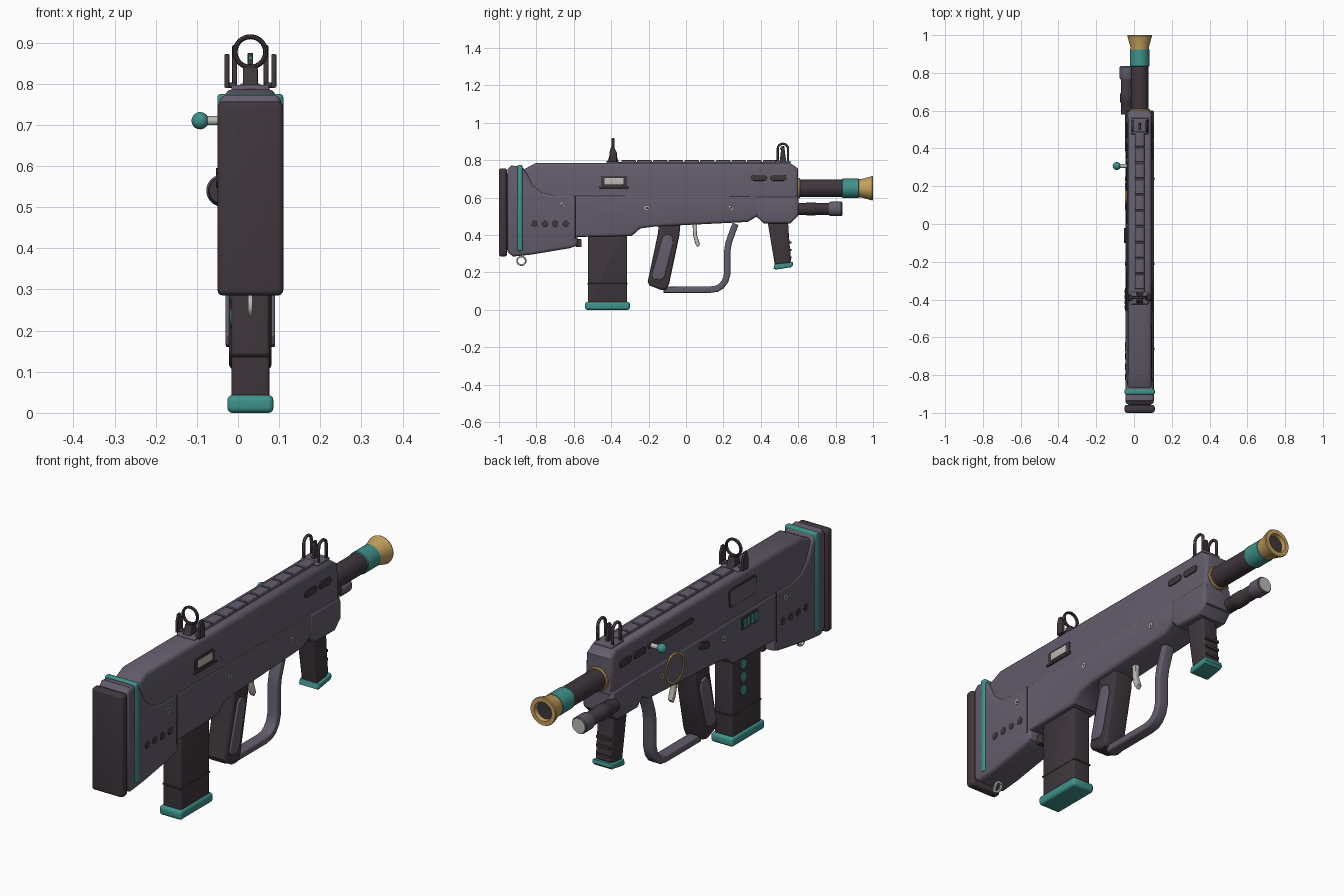
import bpy, bmesh, math
from mathutils import Vector, Matrix

if "Cube" in bpy.data.objects:
    bpy.data.objects.remove(bpy.data.objects["Cube"])

CX = 0.03  # centre plane of the body


def material(name, rgb):
    m = bpy.data.materials.new(name)
    m.diffuse_color = (*rgb, 1)
    m.use_nodes = True
    m.node_tree.nodes["Principled BSDF"].inputs["Base Color"].default_value = m.diffuse_color
    return m


GREY = material("slate grey", (0.125, 0.11, 0.148))
DARK = material("charcoal", (0.05, 0.038, 0.046))
TEAL = material("teal", (0.05, 0.29, 0.26))
GOLD = material("gold", (0.55, 0.35, 0.11))
LIGHT = material("pale metal", (0.5, 0.49, 0.45))


def finish(name, bm, mat):
    bmesh.ops.recalc_face_normals(bm, faces=bm.faces)
    me = bpy.data.meshes.new(name)
    bm.to_mesh(me)
    bm.free()
    me.materials.append(mat)
    ob = bpy.data.objects.new(name, me)
    bpy.context.collection.objects.link(ob)
    bpy.context.view_layer.objects.active = ob
    ob.select_set(True)
    bpy.ops.object.shade_smooth_by_angle(angle=math.radians(35))
    ob.select_set(False)
    return ob


def miter(a, p, b):
    """Left-hand offset direction at p, scaled so both sides move by one."""
    n = []
    for u, v in ((a, p), (p, b)):
        d = Vector(v) - Vector(u)
        if d.length > 1e-9:
            n.append(Vector((-d.y, d.x)).normalized())
    m = sum(n, Vector((0, 0))).normalized()
    return m / max(0.4, m.dot(n[0]))


def slab(name, pts, hw, mat, b=0.008, cx=CX, taper=None):
    """Side profile (y, z) given thickness 2*hw in x, with rounded rims of size b."""
    area = sum(p[0] * q[1] - q[0] * p[1] for p, q in zip(pts, pts[1:] + pts[:1]))
    if area < 0:
        pts = pts[::-1]
    n = len(pts)
    ms = [miter(pts[i - 1], pts[i], pts[(i + 1) % n]) for i in range(n)]
    half = [(hw - b * (1 - math.cos(t)), b * (1 - math.sin(t)))
            for t in (0, math.pi / 6, math.pi / 3, math.pi / 2)] if b else [(hw, 0)]
    layers = [(-x, i) for x, i in half] + [(x, i) for x, i in half[::-1]]
    bm = bmesh.new()
    rings = []
    for x, inset in layers:
        ring = []
        for p, m in zip(pts, ms):
            s = taper(p[1]) if taper else 1
            ring.append(bm.verts.new((cx + x * s, p[0] + m.x * inset, p[1] + m.y * inset)))
        rings.append(ring)
    for r, q in zip(rings, rings[1:]):
        for i in range(n):
            j = (i + 1) % n
            bm.faces.new((r[i], r[j], q[j], q[i]))
    bm.faces.new(rings[0])
    bm.faces.new(rings[-1])
    return finish(name, bm, mat)


def rrect(y0, y1, z0, z1, r, k=4):
    out = []
    for cy, cz, a0 in ((y1 - r, z1 - r, 0), (y0 + r, z1 - r, 90), (y0 + r, z0 + r, 180), (y1 - r, z0 + r, 270)):
        for i in range(k + 1):
            a = math.radians(a0 + 90 * i / k)
            out.append((cy + r * math.cos(a), cz + r * math.sin(a)))
    return out


def ribbon(name, path, t, hw, mat, b=0.005, cx=CX):
    """Bar of thickness t following a (y, z) path."""
    n = len(path)
    ms = [miter(path[max(i - 1, 0)], path[i], path[min(i + 1, n - 1)]) * t / 2 for i in range(n)]
    left = [(p[0] + m.x, p[1] + m.y) for p, m in zip(path, ms)]
    right = [(p[0] - m.x, p[1] - m.y) for p, m in zip(path, ms)]
    return slab(name, left + right[::-1], hw, mat, b, cx)


def lathe(name, prof, z, mat, cx=CX, seg=32):
    """Turn (y, radius) pairs around an axis along y."""
    bm = bmesh.new()
    rings = [[bm.verts.new((cx + r * math.cos(2 * math.pi * i / seg), y, z + r * math.sin(2 * math.pi * i / seg)))
              for i in range(seg)] for y, r in prof]
    for a, c in zip(rings, rings[1:]):
        for i in range(seg):
            j = (i + 1) % seg
            bm.faces.new((a[i], a[j], c[j], c[i]))
    bm.faces.new(rings[0])
    bm.faces.new(rings[-1])
    return finish(name, bm, mat)


def plate(name, outline, face, mat, sides=(-1, 1), lift=0.004):
    for s in sides:
        slab(name, outline, 0.005, mat, 0.001, CX + s * (face + lift - 0.005))


def disc(y, z, r, n=16):
    return [(y + r * math.cos(2 * math.pi * i / n), z + r * math.sin(2 * math.pi * i / n)) for i in range(n)]


# Main housing: lower shell, tapered top cover, front block
slab("lower_shell", [(-.955, .31), (-.925, .285), (-.83, .295), (-.62, .33), (-.58, .345), (-.58, .39),
                     (-.29, .395), (-.245, .435), (-.17, .445), (.33, .47), (.38, .50), (.60, .50),
                     (.60, .61), (-.70, .615), (-.77, .63), (-.82, .67), (-.85, .73), (-.875, .765),
                     (-.935, .772), (-.955, .75)], 0.075, GREY, 0.016)
slab("top_cover", [(-.88, .55), (.60, .55), (.60, .755), (.555, .786), (-.80, .786), (-.88, .745)],
     0.073, GREY, 0.02, taper=lambda z: 1 - max(0, z - .6) * 0.8)
slab("front_block", [(.375, .50), (.415, .463), (.56, .463), (.602, .505), (.602, .59), (.585, .607), (.375, .607)],
     0.077, GREY, 0.014)
plate("stock_seam", rrect(-.597, -.592, .38, .61, .001, 1), 0.075, DARK, lift=.001)

# Butt pad, core and band
slab("butt_pad", rrect(-1, -.957, .285, .757, .014), 0.08, DARK, 0.014)
slab("butt_core", rrect(-.97, -.94, .32, .73, .01), 0.06, DARK)
slab("stock_band", rrect(-.902, -.874, .315, .775, .008), 0.08, TEAL, 0.008)

# Top rail
slab("rail_base", rrect(-.42, .50, .77, .791, .003, 1), 0.025, GREY, 0.002)
for i in range(10):
    y = -.345 + i * .084
    slab("rail_block", rrect(y, y + .078, .78, .80, .003, 1), 0.025, GREY, 0.003)

# Rear sight: base, ring and curved wings
slab("rear_sight_base", [(-.43, .78), (-.355, .78), (-.365, .805), (-.375, .84), (-.405, .84), (-.415, .805)],
     0.018, DARK, 0.004)
slab("rear_sight_foot", rrect(-.425, -.36, .775, .797, .006), 0.046, GREY, 0.004)
bm = bmesh.new()
N, K = 32, 8
g = [[bm.verts.new((CX + (.037 + .006 * math.cos(b)) * math.cos(a), -.39 + .008 * math.sin(b),
                    .877 + (.037 + .006 * math.cos(b)) * math.sin(a)))
      for b in [2 * math.pi * j / K for j in range(K)]] for a in [2 * math.pi * i / N for i in range(N)]]
for i in range(N):
    for j in range(K):
        bm.faces.new((g[i][j], g[(i + 1) % N][j], g[(i + 1) % N][(j + 1) % K], g[i][(j + 1) % K]))
finish("rear_sight_ring", bm, DARK)
for s in (-1, 1):
    slab("rear_sight_wing", [(-.41, .79), (-.37, .79), (-.37, .84), (-.385, .872), (-.40, .872), (-.41, .84)],
         0.006, DARK, 0.003, CX + s * .057)
    slab("rear_sight_arm", rrect(-.405, -.375, .79, .803, .004), 0.012, DARK, 0.003, CX + s * .046)

# Front sight: twin arches, post and bead
arch = [(.49, .78), (.49, .855)] + [(.518 - .028 * math.cos(a), .86 + .028 * math.sin(a))
                                    for a in [math.pi * i / 8 for i in range(1, 8)]] + [(.546, .855), (.546, .78)]
for s in (-1, 1):
    ribbon("front_sight_arch", arch, .012, .006, DARK, .004, CX + s * .038)
slab("front_sight_base", rrect(.475, .56, .775, .797, .006), 0.046, GREY, 0.004)
slab("front_sight_post", [(.50, .79), (.536, .79), (.525, .875), (.511, .875)], 0.007, DARK, 0.003)
lathe("front_sight_bead", [(.503, .005), (.512, .005)], .863, TEAL, seg=12)

# Barrel
lathe("barrel_collar", [(.58, .054), (.606, .054), (.61, .05)], .65, GOLD)
lathe("barrel", [(.58, .047), (.84, .047)], .65, DARK)
lathe("barrel_band", [(.834, .047), (.837, .051), (.923, .051), (.926, .047)], .65, TEAL)
lathe("muzzle", [(.92, .048), (.94, .05), (.995, .065), (1, .063), (1, .044), (.975, .04)], .65, GOLD)
lathe("bore", [(.96, .04), (.982, .04)], .65, DARK)

# Side lamp
lathe("lamp_body", [(.58, .032), (.64, .032), (.645, .035), (.69, .035), (.695, .032), (.78, .032)], .54, DARK, -.038)
lathe("lamp_head", [(.765, .034), (.775, .039), (.83, .039), (.834, .036)], .54, GREY, -.038)
lathe("lamp_lens", [(.82, .033), (.837, .033)], .54, LIGHT, -.038)

# Magazine
slab("magazine", rrect(-.524, -.315, .03, .45, .008), 0.046, DARK, 0.008)
slab("magazine_rib", rrect(-.527, -.312, .136, .143, .002, 1), 0.048, DARK, 0.002)
slab("magazine_foot", rrect(-.54, -.30, 0, .043, .014), 0.056, TEAL, 0.012)
for z in (.35, .29, .23):
    plate("magazine_dot", disc(-.395, z, .022), 0.046, TEAL, (-1,))
slab("magazine_catch", rrect(-.59, -.558, .335, .378, .006), 0.03, DARK, 0.005)

# Pistol grip with side panels
slab("pistol_grip", [(-.145, .46), (-.03, .46), (-.035, .40), (-.09, .14), (-.105, .11), (-.13, .105),
                     (-.195, .13), (-.205, .15), (-.15, .41)], 0.052, DARK, 0.014)
for s in (-1, 1):
    slab("grip_panel", [(-.125, .39), (-.105, .405), (-.075, .395), (-.068, .36), (-.115, .175),
                        (-.135, .16), (-.175, .165), (-.183, .185)], 0.008, GREY, 0.004, CX + s * .052)

# Trigger and guard
ribbon("trigger_guard", [(.265, .46), (.255, .435), (.228, .36), (.22, .31), (.22, .19), (.21, .155),
                         (.19, .128), (.165, .113), (.13, .108), (-.12, .108)], .034, .027, GREY, .009)
slab("trigger", [(.035, .46), (.06, .46), (.058, .40), (.075, .35), (.062, .335), (.048, .355), (.038, .40)],
     0.012, LIGHT, 0.004)

# Foregrip with ridges
slab("foregrip", [(.435, .48), (.545, .48), (.55, .40), (.562, .26), (.54, .243), (.475, .24)], 0.042, DARK, 0.012)
for z in (.36, .32, .28):
    slab("foregrip_ridge", [(.50, z - .006), (.565, z - .006), (.565, z + .006), (.50, z + .006)], 0.036, DARK, 0.003)
slab("foregrip_foot", [(.468, .22), (.48, .215), (.562, .228), (.573, .24), (.57, .256), (.475, .244)],
     0.05, TEAL, 0.008)

# Sling loop
ribbon("sling_loop", [(-.88 + .023 * math.cos(a), .262 + .023 * math.sin(a))
                      for a in [2 * math.pi * i / 24 for i in range(25)]], .009, .006, LIGHT, .003)

# Side details on both faces
for y in (.39, .495):
    plate("vent_slot", rrect(y - .042, y + .042, .69, .722, .013), 0.067, DARK)
for y in (-.81, -.755, -.70, -.643):
    plate("stock_hole", disc(y, .46, .017), 0.075, DARK, lift=.002)
for y, z in ((-.66, .563), (-.21, .545), (.24, .545)):
    plate("screw_rim", disc(y, z, .012), 0.075, LIGHT, lift=.002)
    plate("screw_head", disc(y, z, .006), 0.075, DARK, lift=.003)

# Ejection port on the right
plate("port_frame", rrect(-.455, -.315, .657, .715, .008), 0.067, DARK, (1,))
plate("port_lip", rrect(-.465, -.305, .65, .66, .004), 0.069, DARK, (1,), .007)
plate("port_bolt", rrect(-.437, -.333, .671, .706, .003), 0.067, LIGHT, (1,), .006)

# Left side: hatch, level window, slot, handle, selector, ring
plate("hatch_edge", rrect(-.46, -.26, .66, .745, .018), 0.067, DARK, (-1,), .002)
plate("hatch", rrect(-.454, -.266, .666, .739, .015), 0.067, GREY, (-1,), .004)
plate("level_window", rrect(-.46, -.34, .53, .59, .008), 0.075, DARK, (-1,), .003)
for i in range(4):
    y = -.45 + i * .027
    plate("level_bar", rrect(y, y + .019, .54, .58, .002, 1), 0.075, TEAL, (-1,), .005)
plate("handle_slot", rrect(.0, .33, .70, .722, .01), 0.067, DARK, (-1,))
plate("selector", [(-.10, .56), (-.085, .548), (-.04, .56), (-.02, .575), (-.035, .595), (-.09, .58)],
      0.075, DARK, (-1,), .009)
ribbon("side_ring", [(.146 + .066 * math.cos(a), .545 + .066 * math.sin(a))
                     for a in [2 * math.pi * i / 40 for i in range(41)]], .009, .005, GOLD, .001, CX - .0735)
bm = bmesh.new()
bmesh.ops.create_cone(bm, cap_ends=True, segments=16, radius1=.011, radius2=.011, depth=.07,
                      matrix=Matrix.Translation((-.06, .307, .71)) @ Matrix.Rotation(math.pi / 2, 4, 'Y'))
finish("handle_rod", bm, LIGHT)
bm = bmesh.new()
bmesh.ops.create_uvsphere(bm, u_segments=20, v_segments=12, radius=.021, matrix=Matrix.Translation((-.092, .307, .71)))
finish("handle_knob", bm, TEAL)
